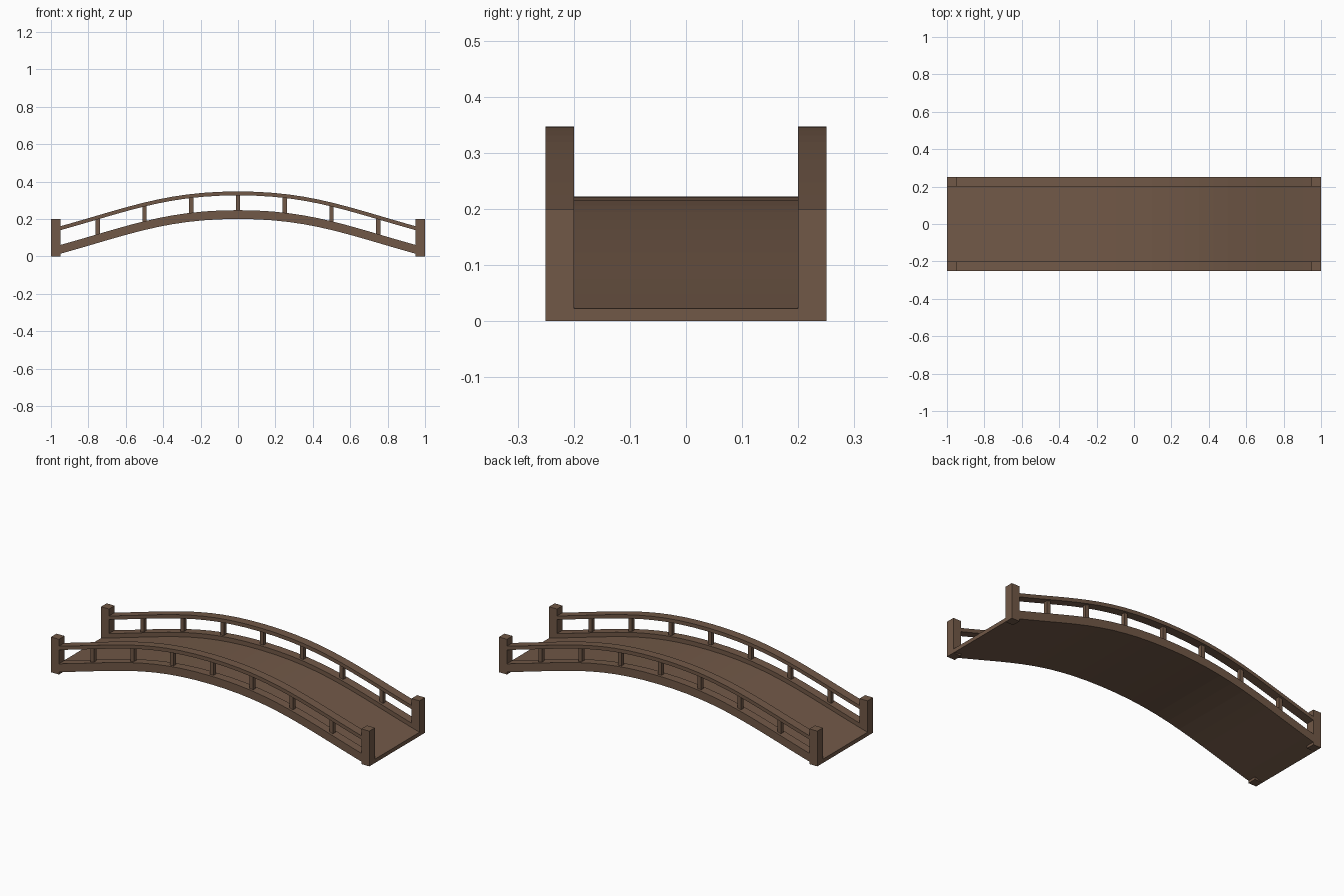
import bpy, bmesh

if "Cube" in bpy.data.objects:
    bpy.data.objects.remove(bpy.data.objects["Cube"])

wood = bpy.data.materials.new("brown wood")
wood.diffuse_color = (0.165, 0.098, 0.063, 1)
wood.use_nodes = True
wood.node_tree.nodes["Principled BSDF"].inputs["Base Color"].default_value = wood.diffuse_color


def half_arch(n=12):
    # one side of the arch: crown at x = 0, end at x = 1
    p = [(0, 0.2), (0.4, 0.2), (0.6, 0.109), (1, 0)]
    out = []
    for i in range(n + 1):
        t = i / n
        w = [(1 - t) ** 3, 3 * t * (1 - t) ** 2, 3 * t * t * (1 - t), t ** 3]
        out.append(tuple(sum(w[k] * p[k][a] for k in range(4)) for a in (0, 1)))
    return out


HALF = half_arch()
ARCH = [(-x, z) for x, z in HALF[:0:-1]] + HALF


def height(x):
    x = abs(x)
    for (x0, z0), (x1, z1) in zip(HALF, HALF[1:]):
        if x <= x1:
            return z0 + (z1 - z0) * (x - x0) / (x1 - x0)
    return 0


def finish(bm, name):
    bmesh.ops.recalc_face_normals(bm, faces=bm.faces)
    me = bpy.data.meshes.new(name)
    bm.to_mesh(me)
    bm.free()
    me.materials.append(wood)
    ob = bpy.data.objects.new(name, me)
    bpy.context.collection.objects.link(ob)


def arched_strip(name, y0, y1, low, high, end=1.0):
    # rectangular section swept along the arch
    pts = [(x, z) for x, z in ARCH if abs(x) < end]
    pts = [(-end, height(end))] + pts + [(end, height(end))]
    bm = bmesh.new()
    rings = [[bm.verts.new((x, y, z + d)) for y, d in
              ((y0, low), (y1, low), (y1, high), (y0, high))] for x, z in pts]
    for a, b in zip(rings, rings[1:]):
        for k in range(4):
            m = (k + 1) % 4
            bm.faces.new((a[k], a[m], b[m], b[k]))
    bm.faces.new(rings[0])
    bm.faces.new(rings[-1])
    finish(bm, name)


def box(name, x0, x1, y0, y1, z0, z1):
    bm = bmesh.new()
    bmesh.ops.create_cube(bm, size=1)
    for v in bm.verts:
        v.co = ((x0 + x1) / 2 + v.co.x * (x1 - x0),
                (y0 + y1) / 2 + v.co.y * (y1 - y0),
                (z0 + z1) / 2 + v.co.z * (z1 - z0))
    finish(bm, name)


# walkway
arched_strip("deck", -0.2, 0.2, 0, 0.022)

for s, side in ((-1, "front"), (1, "back")):
    y0, y1 = sorted((s * 0.2, s * 0.25))
    # side beam and handrail
    arched_strip(side + "_beam", y0, y1, 0, 0.047, 0.98)
    arched_strip(side + "_handrail", y0, y1, 0.126, 0.147, 0.97)
    # balusters
    for i in range(-3, 4):
        x = i * 0.25
        box(side + "_baluster", x - 0.011, x + 0.011, s * 0.225 - 0.011,
            s * 0.225 + 0.011, height(x) + 0.035, height(x) + 0.135)
    # end posts
    for e in (-1, 1):
        x0, x1 = sorted((e * 0.95, e * 1.0))
        box(side + "_end_post", x0, x1, y0, y1, 0, 0.2)
